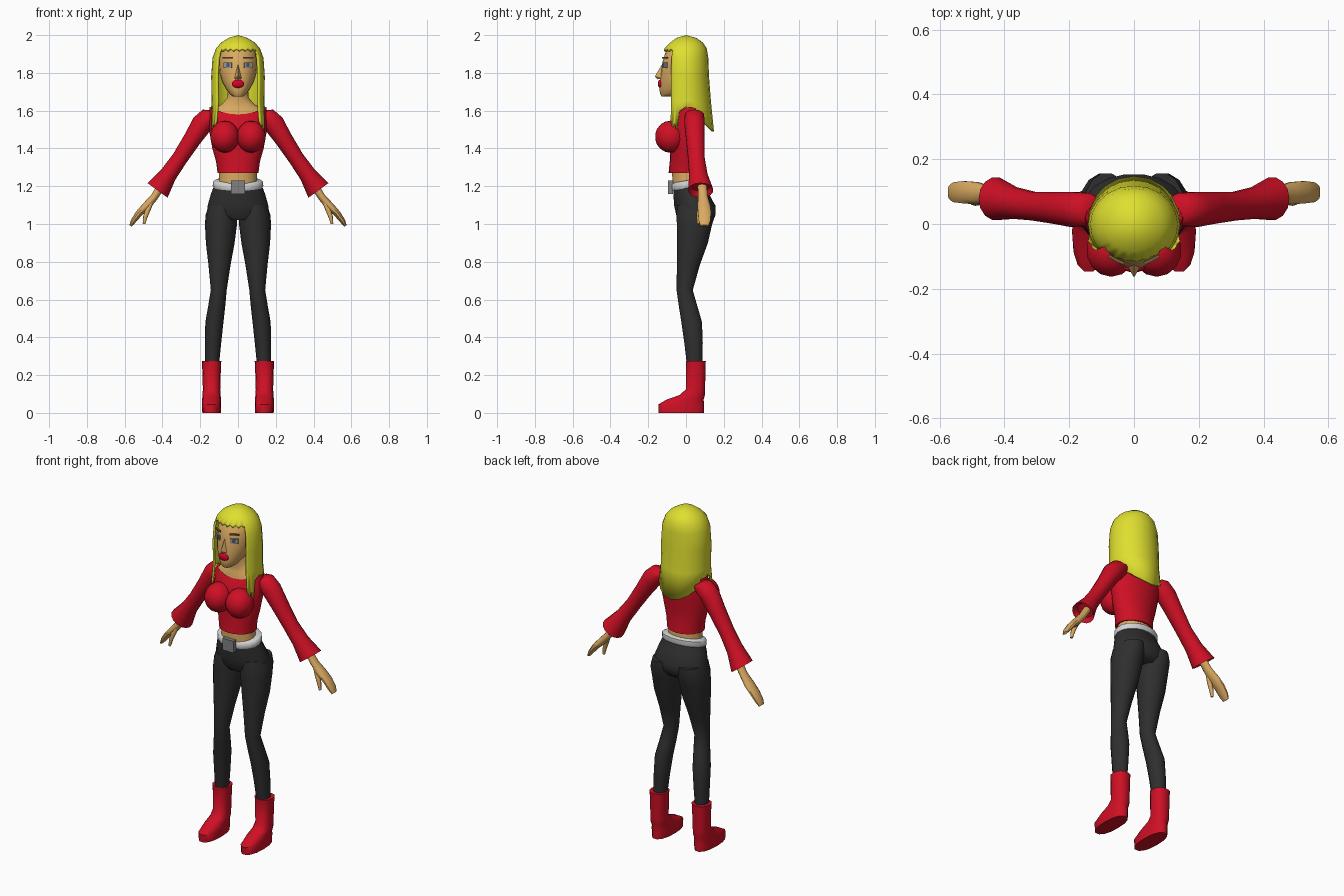
import bpy, bmesh, math
from mathutils import Vector, Matrix


def material(name, r, g, b):
    m = bpy.data.materials.new(name)
    m.diffuse_color = (r, g, b, 1)
    return m


YELLOW = material("hair yellow", 0.74, 0.74, 0.03)
RED = material("cloth red", 0.62, 0.005, 0.018)
SKIN = material("skin", 0.70, 0.40, 0.12)
BLACK = material("trouser black", 0.028, 0.028, 0.028)
SILVER = material("belt silver", 0.65, 0.65, 0.66)
STEEL = material("buckle grey", 0.22, 0.22, 0.23)
EYE = material("eye grey", 0.30, 0.32, 0.34)
IRIS = material("iris slate", 0.08, 0.10, 0.14)
BROWN = material("brow brown", 0.22, 0.11, 0.03)
LIP = material("lip red", 0.72, 0.0, 0.02)


def finish(name, bm, mat, mirror=False, angle=50, recalc=True):
    if recalc:
        bmesh.ops.recalc_face_normals(bm, faces=bm.faces)
    me = bpy.data.meshes.new(name)
    bm.to_mesh(me)
    bm.free()
    me.materials.append(mat)
    me.polygons.foreach_set("use_smooth", [True] * len(me.polygons))
    me.set_sharp_from_angle(angle=math.radians(angle))
    ob = bpy.data.objects.new(name, me)
    bpy.context.collection.objects.link(ob)
    if mirror:
        mod = ob.modifiers.new("mirror", "MIRROR")
        mod.use_mirror_merge = False
    return ob


def loft(name, rings, mat, n=14, tilt=0, power=1.0, mirror=False, cap=True, shape=None):
    """Skin elliptical rings (x, y, z, rx, ry); tilt leans the rings about y."""
    bm = bmesh.new()
    c, s = math.cos(math.radians(tilt)), math.sin(math.radians(tilt))
    rows = []
    for x, y, z, rx, ry in rings:
        row = []
        for i in range(n):
            a = 2 * math.pi * i / n
            u, v = math.cos(a), math.sin(a)
            u = rx * math.copysign(abs(u) ** power, u)
            v = ry * math.copysign(abs(v) ** power, v)
            p = Vector((x + u * c, y + v, z + u * s))
            row.append(bm.verts.new(shape(p) if shape else p))
        rows.append(row)
    for a, b in zip(rows, rows[1:]):
        for i in range(n):
            j = (i + 1) % n
            bm.faces.new((a[i], a[j], b[j], b[i]))
    bm.faces.new(rows[0])
    if cap:
        bm.faces.new(rows[-1])
    return finish(name, bm, mat, mirror)


def box(name, loc, size, mat, turn=0, mirror=False):
    bm = bmesh.new()
    m = Matrix.Translation(loc) @ Matrix.Rotation(math.radians(turn), 4, 'Z')
    bmesh.ops.create_cube(bm, size=1, matrix=m @ Matrix.Diagonal((*size, 1)))
    return finish(name, bm, mat, mirror, 30)


def ball(name, loc, size, mat, mirror=False):
    bm = bmesh.new()
    bmesh.ops.create_uvsphere(bm, u_segments=14, v_segments=9, radius=1,
                              matrix=Matrix.Translation(loc) @ Matrix.Diagonal((*size, 1)))
    return finish(name, bm, mat, mirror)


# Boots
loft("boots", [(.14, -.025, 0, .049, .122), (.14, -.025, .045, .051, .124),
               (.14, -.005, .07, .05, .10), (.14, .034, .095, .048, .068),
               (.14, .05, .125, .046, .052), (.14, .052, .255, .05, .053),
               (.14, .052, .275, .052, .054)], RED, power=.85, mirror=True)

# Trousers: two legs and the hips
loft("trouser_legs", [(.137, .045, .26, .037, .042), (.132, .04, .37, .043, .05),
                      (.125, .03, .48, .048, .056), (.112, .01, .57, .045, .05),
                      (.102, -.007, .65, .042, .044), (.098, .012, .78, .058, .062),
                      (.094, .034, .90, .076, .084), (.09, .045, 1.0, .085, .096),
                      (.088, .053, 1.05, .083, .106), (.085, .055, 1.10, .07, .104)],
     BLACK, mirror=True)
loft("trouser_hips", [(0, .045, 1.02, .12, .08), (0, .048, 1.05, .166, .102),
                      (0, .045, 1.10, .160, .110), (0, .028, 1.16, .143, .096),
                      (0, .015, 1.21, .124, .085)], BLACK, n=18)

# Belt, dipping to the front, and its buckle
dip = lambda p: p + Vector((0, 0, .18 * (p.y - .0)))
loft("belt", [(0, .016, 1.19, .130, .091), (0, .016, 1.2, .134, .095),
              (0, .016, 1.222, .132, .094), (0, .016, 1.23, .12, .085)],
     SILVER, n=18, shape=dip)
box("buckle", (0, -.083, 1.195), (.074, .026, .07), STEEL)

# Bare midriff, neck and shoulders
loft("midriff", [(0, .008, 1.18, .108, .082), (0, .006, 1.23, .10, .08),
                 (0, .004, 1.30, .10, .078)], SKIN, n=18)
loft("neck_and_shoulders", [(0, .018, 1.53, .135, .07), (0, .02, 1.59, .143, .062),
                            (0, .022, 1.615, .118, .056), (0, .022, 1.635, .085, .052),
                            (0, .015, 1.67, .056, .05), (0, 0, 1.77, .05, .05)], SKIN, n=18)

# Top with a curved neckline
raise_sides = lambda p: p + Vector((0, 0, .045 * max(0, p.z - 1.5) / .09 * (p.x / .15) ** 2))
loft("top_body", [(0, 0, 1.27, .108, .092), (0, 0, 1.33, .116, .086),
                  (0, 0, 1.40, .136, .084), (0, .005, 1.48, .150, .09),
                  (0, .012, 1.54, .155, .085), (0, .02, 1.58, .150, .069)],
     RED, n=20, cap=False, shape=raise_sides)
ball("bust", (.07, -.082, 1.462), (.078, .082, .085), RED, mirror=True)
loft("sleeves", [(.12, .045, 1.585, .03, .04), (.145, .045, 1.575, .052, .052),
                 (.19, .045, 1.53, .056, .055), (.245, .05, 1.445, .047, .05),
                 (.31, .055, 1.345, .042, .045), (.37, .065, 1.26, .046, .05),
                 (.426, .078, 1.178, .066, .067), (.41, .078, 1.2, .045, .048)],
     RED, tilt=36, mirror=True)

# Hands with thumbs
loft("hands", [(.40, .085, 1.21, .022, .025), (.445, .09, 1.14, .02, .027),
               (.485, .095, 1.095, .022, .036), (.525, .098, 1.055, .018, .036),
               (.555, .098, 1.015, .014, .032), (.569, .098, .99, .007, .022)],
     SKIN, n=10, tilt=38, mirror=True)
loft("thumbs", [(.455, .082, 1.13, .014, .014), (.475, .072, 1.08, .014, .014),
                (.49, .068, 1.04, .012, .012), (.498, .066, 1.0, .007, .008)],
     SKIN, n=8, tilt=15, mirror=True)

# Head and nose
loft("head", [(0, -.093, 1.675, .028, .036), (0, -.078, 1.69, .046, .06),
              (0, -.06, 1.715, .064, .08), (0, -.038, 1.755, .085, .101),
              (0, -.02, 1.80, .098, .113), (0, -.01, 1.86, .103, .114),
              (0, 0, 1.92, .095, .105), (0, 0, 1.965, .05, .055)], SKIN, n=20)
bm = bmesh.new()
for p in [(0, -.118, 1.86), (0, -.165, 1.782), (0, -.15, 1.766),
          (.022, -.128, 1.77), (-.022, -.128, 1.77), (0, -.1, 1.8)]:
    bm.verts.new(p)
bmesh.ops.convex_hull(bm, input=bm.verts)
finish("nose", bm, SKIN, angle=40)

# Painted face: eyes, brows, lips
box("eyes", (.053, -.112, 1.841), (.046, .009, .028), EYE, 24, True)
box("irises", (.052, -.114, 1.841), (.018, .009, .022), IRIS, 24, True)
box("brows", (.055, -.110, 1.879), (.054, .009, .008), BROWN, 26, True)
ball("lips", (0, -.136, 1.742), (.033, .013, .022), LIP)

# Hair: a shell of columns around the head, each with its own lower end
PROFILE = [(2.0, 0, 0, 0), (1.985, .05, .05, .055), (1.96, .09, .085, .09),
           (1.93, .116, .114, .110), (1.88, .135, .125, .118), (1.78, .142, .13, .122),
           (1.65, .139, .128, .132), (1.49, .155, .135, .148)]


def hair_point(angle, z):
    for (z0, *r0), (z1, *r1) in zip(PROFILE, PROFILE[1:]):
        if z >= z1 - 1e-6:
            break
    t = (z0 - z) / (z0 - z1)
    rx, front, back = [p + (q - p) * t for p, q in zip(r0, r1)]
    a = math.radians(angle)
    return rx * math.sin(a), -math.cos(a) * (front if math.cos(a) > 0 else back), z


def hair_sheet(bm, columns):
    levels = [p[0] for p in PROFILE]
    cols = [[bm.verts.new(hair_point(a, max(z, end))) for z in levels] for a, end in columns]
    for i in range(len(cols) - 1):
        a, b = cols[i], cols[i + 1]
        for k in range(len(levels) - 1):
            if levels[k] > min(columns[i][1], columns[i + 1][1]):
                bm.faces.new((a[k + 1], b[k + 1], b[k], a[k]))


bm = bmesh.new()
fringe = [(-52 + 8 * i, 1.915 if i % 2 else 1.93) for i in range(14)]
half = [(52, 1.55), (57, 1.50), (62, 1.54), (67, 1.50), (74, 1.60), (90, 1.62),
        (108, 1.59), (126, 1.55), (144, 1.52), (162, 1.50)]
hair_sheet(bm, fringe)
hair_sheet(bm, half + [(180, 1.49)] + [(360 - a, z) for a, z in reversed(half)])
bmesh.ops.remove_doubles(bm, verts=bm.verts, dist=.0005)
hair = finish("hair", bm, YELLOW, recalc=False)
solid = hair.modifiers.new("thickness", "SOLIDIFY")
solid.thickness = .012
solid.offset = -1
